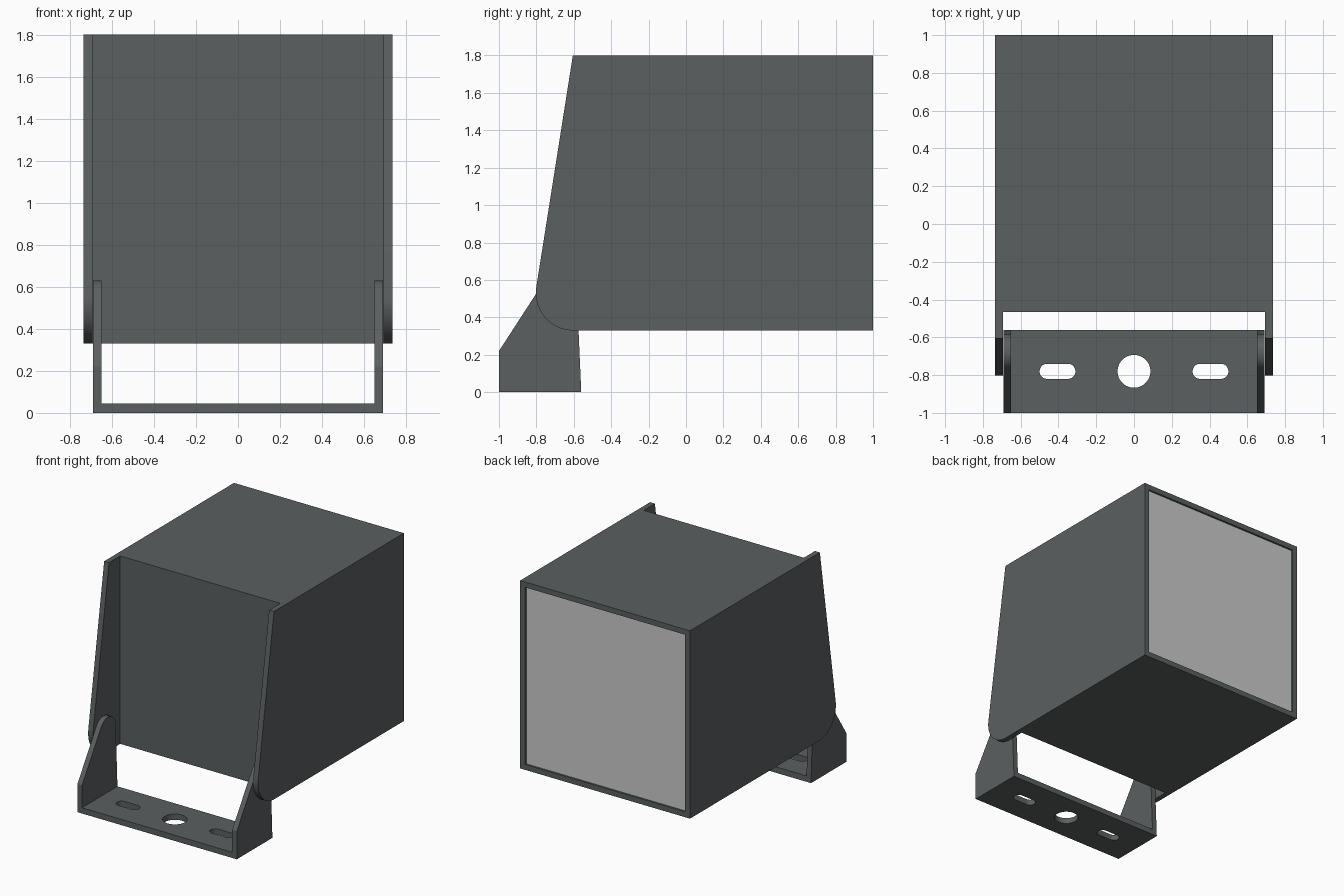
import bpy, bmesh, math
from mathutils import Vector

cube = bpy.data.objects.get("Cube")
if cube:
    bpy.data.objects.remove(cube)


def material(name, colour):
    mat = bpy.data.materials.new(name)
    mat.use_nodes = True
    mat.diffuse_color = colour
    mat.node_tree.nodes["Principled BSDF"].inputs["Base Color"].default_value = colour
    return mat


dark = material("dark grey metal", (0.105, 0.115, 0.118, 1))
light = material("light grey panel", (0.6, 0.6, 0.6, 1))


def prism(name, points, step, mat):
    """Solid swept from a closed outline along a step vector."""
    bm = bmesh.new()
    face = bm.faces.new([bm.verts.new(p) for p in points])
    swept = bmesh.ops.extrude_face_region(bm, geom=[face])["geom"]
    verts = [v for v in swept if isinstance(v, bmesh.types.BMVert)]
    bmesh.ops.translate(bm, verts=verts, vec=Vector(step))
    bmesh.ops.recalc_face_normals(bm, faces=bm.faces)
    mesh = bpy.data.meshes.new(name)
    bm.to_mesh(mesh)
    bm.free()
    mesh.materials.append(mat)
    obj = bpy.data.objects.new(name, mesh)
    bpy.context.collection.objects.link(obj)
    return obj


def side_prism(name, outline, half_width, mat):
    """Outline in (y, z), centred across x."""
    return prism(name, [(-half_width, y, z) for y, z in outline], (2 * half_width, 0, 0), mat)


def box(name, x, y, z, mat):
    outline = [(y[0], z[0]), (y[1], z[0]), (y[1], z[1]), (y[0], z[1])]
    return prism(name, [(x[0], a, b) for a, b in outline], (x[1] - x[0], 0, 0), mat)


def arc(cx, cy, r, start, end, n):
    angles = [math.radians(start + (end - start) * i / n) for i in range(n + 1)]
    return [(cx + r * math.cos(a), cy + r * math.sin(a)) for a in angles]


def cut(obj, cutters):
    bpy.context.view_layer.objects.active = obj
    for cutter in cutters:
        cutter.hide_render = True
        mod = obj.modifiers.new("cut", "BOOLEAN")
        mod.operation, mod.solver, mod.object = "DIFFERENCE", "EXACT", cutter
        bpy.ops.object.modifier_apply(modifier=mod.name)
        bpy.data.objects.remove(cutter)


def smooth(obj):
    bpy.ops.object.select_all(action="DESELECT")
    obj.select_set(True)
    bpy.context.view_layer.objects.active = obj
    bpy.ops.object.shade_smooth_by_angle(angle=math.radians(25))


# Housing: side silhouette, opened between the cheeks and recessed at the back
W, BOTTOM, TOP, WALL = 0.735, 0.33, 1.8, 0.042
outline = [(1, BOTTOM), (1, TOP), (-0.605, TOP)] + arc(-0.603, 0.53, 0.2, 171, 270, 20)
housing = side_prism("housing", outline, W, dark)
inner = (-W + WALL, W - WALL)
recess = (BOTTOM + WALL, TOP - WALL)
cut(housing, [
    box("front_cutter", inner, (-1.2, -0.467), (0, 2), dark),
    box("back_cutter", inner, (0.96, 1.2), recess, dark),
])
smooth(housing)

# Light panel set just inside the back rim
box("back_panel", inner, (0.96, 0.985), recess, light)

# Mounting bracket: two rounded arms joined by a base plate with holes
outline = [(-0.56, 0)] + arc(-0.681, 0.533, 0.0975, 2, 147, 20) + [(-1, 0.22), (-1, 0)]
bracket = side_prism("mounting_bracket", outline, 0.69, dark)
holes = [arc(0, -0.78, 0.087, 0, 350, 35)]
for x in (-0.405, 0.405):
    holes.append(arc(x + 0.055, -0.78, 0.04, -90, 90, 12) + arc(x - 0.055, -0.78, 0.04, 90, 270, 12))
cutters = [box("middle_cutter", (-0.65, 0.65), (-1.2, 0), (0.045, 1), dark)]
cutters += [prism("hole_cutter", [(x, y, -0.1) for x, y in h], (0, 0, 0.3), dark) for h in holes]
cut(bracket, cutters)
smooth(bracket)
